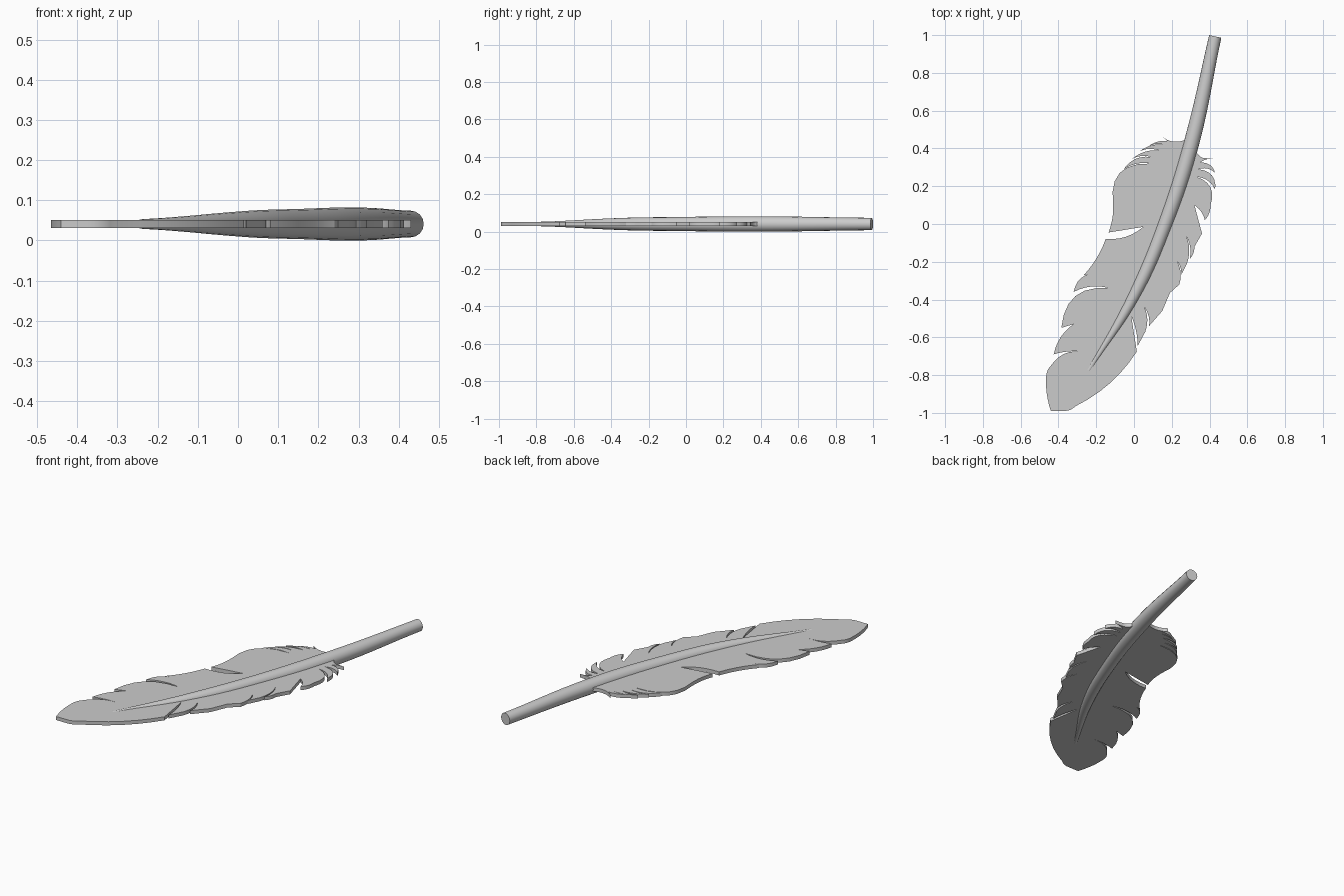
import bpy, bmesh
from mathutils import Vector

if "Cube" in bpy.data.objects:
    bpy.data.objects.remove(bpy.data.objects["Cube"])

# Outlines run clockwise: (x, y[, bulge of the edge to the next point, + is outward])
LEFT = [
    (-.44, -.99, .05), (-.465, -.81, .1), (-.44, -.75, .15), (-.28, -.675, -.05),
    (-.425, -.69, .1), (-.32, -.53), (-.385, -.55, .25), (-.13, -.34, -.1),
    (-.32, -.36, .2), (-.2, -.26), (-.265, -.27, -.05), (-.15, -.08, -.1),
    (.05, -.015), (-.135, -.045, -.05), (-.11, .1, .3), (.09, .32, -.1),
    (-.055, .29, .15), (.09, .355, -.1), (-.01, .345, .1), (.13, .39, -.1),
    (.03, .385, .1), (.16, .42, -.1), (.075, .41, .1), (.175, .44, -.1),
    (.15, .46, -.15), (.28, .45),
]
RIGHT = [
    (.33, .41, -.2), (.365, .35), (.42, .345, -.1), (.35, .325, .2),
    (.43, .27, -.15), (.34, .29, .25), (.43, .18, -.15), (.33, .25, .25),
    (.405, .1, .1), (.375, .02, -.1), (.32, .1), (.36, -.05), (.32, -.12, .1),
    (.295, -.185, -.1), (.275, -.06, .1), (.28, -.21), (.25, -.27, -.1),
    (.23, -.2, .1), (.24, -.32), (.19, -.365), (.15, -.46), (.08, -.54, -.1),
    (.055, -.44, .1), (.06, -.57), (.02, -.645, -.05), (-.015, -.485),
    (.015, -.675, .07), (-.31, -.965, .1), (-.37, -.99),
]


def bowed_outline(points, steps=6):
    """Turn corner points into a closed outline with bowed edges."""
    out = []
    for i, p in enumerate(points):
        a, b = Vector(p[:2]), Vector(points[(i + 1) % len(points)][:2])
        out.append(a)
        if len(p) == 3:
            d = b - a
            c = (a + b) / 2 + Vector((-d.y, d.x)) * p[2] * 2
            for k in range(1, steps):
                t = k / steps
                out.append(a * (1 - t) ** 2 + c * 2 * t * (1 - t) + b * t * t)
    return out


def finish(obj):
    bpy.ops.object.select_all(action='DESELECT')
    obj.select_set(True)
    bpy.context.view_layer.objects.active = obj
    if obj.type == 'CURVE':
        bpy.ops.object.convert(target='MESH')
    bpy.ops.object.shade_smooth_by_angle()


# Flat notched vane
bm = bmesh.new()
face = bm.faces.new([bm.verts.new((p.x, p.y, .031)) for p in bowed_outline(LEFT + RIGHT)])
top = bmesh.ops.extrude_face_region(bm, geom=[face], use_keep_orig=True)
bmesh.ops.translate(bm, vec=(0, 0, .02),
                    verts=[g for g in top['geom'] if isinstance(g, bmesh.types.BMVert)])
bmesh.ops.triangulate(bm, faces=[f for f in bm.faces if len(f.verts) > 4])
bmesh.ops.recalc_face_normals(bm, faces=bm.faces)
mesh = bpy.data.meshes.new("vane")
bm.to_mesh(mesh)
bm.free()
vane = bpy.data.objects.new("vane", mesh)
bpy.context.collection.objects.link(vane)
finish(vane)

# Curved tapering quill: x, y, radius
QUILL = [(.43, .993, .033), (.302, .42, .041), (.165, 0, .038),
         (0, -.38, .031), (-.24, -.775, .012)]
curve = bpy.data.curves.new("quill", 'CURVE')
curve.dimensions = '3D'
curve.bevel_depth = 1
curve.bevel_resolution = 6
curve.use_fill_caps = True
curve.resolution_u = 10
spline = curve.splines.new('BEZIER')
spline.bezier_points.add(len(QUILL) - 1)
for bp, (x, y, r) in zip(spline.bezier_points, QUILL):
    bp.co = (x, y, .041)
    bp.radius = r
    bp.handle_left_type = bp.handle_right_type = 'AUTO'
spline.radius_interpolation = 'CARDINAL'
quill = bpy.data.objects.new("quill", curve)
bpy.context.collection.objects.link(quill)
finish(quill)
